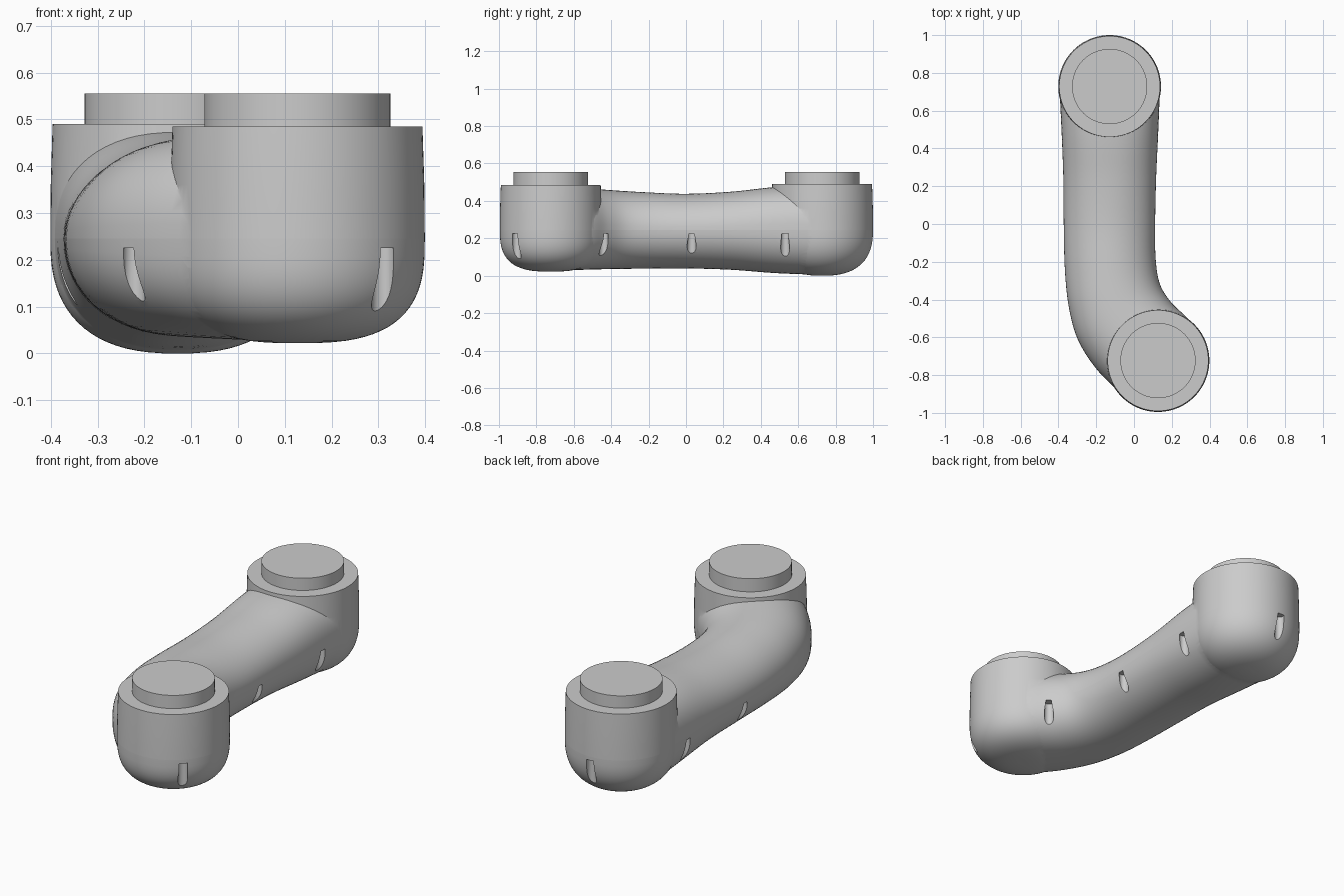
import bpy, bmesh, math
from mathutils import Vector

if "Cube" in bpy.data.objects:
    bpy.data.objects.remove(bpy.data.objects["Cube"])

SEAM = 0.245
PODS = [  # centre x, y, top z, bottom z, roundness exponent
    (-0.129, 0.728, 0.49, 0.0, 2.5),
    (0.127, -0.723, 0.485, 0.022, 2.85),
]


def sup(a, n):
    """Point on a unit superellipse at angle a."""
    c, s = math.cos(a), math.sin(a)
    return (math.copysign(abs(c) ** (2 / n), c), math.copysign(abs(s) ** (2 / n), s))


def skin(name, rings):
    """Closed solid from equal-length rings of points."""
    bm = bmesh.new()
    vs = [[bm.verts.new(p) for p in r] for r in rings]
    n = len(vs[0])
    for a, b in zip(vs, vs[1:]):
        for i in range(n):
            j = (i + 1) % n
            bm.faces.new((a[i], a[j], b[j], b[i]))
    bm.faces.new(vs[0])
    bm.faces.new(vs[-1])
    bmesh.ops.recalc_face_normals(bm, faces=bm.faces)
    return to_object(name, bm)


def to_object(name, bm):
    me = bpy.data.meshes.new(name)
    bm.to_mesh(me)
    bm.free()
    ob = bpy.data.objects.new(name, me)
    bpy.context.collection.objects.link(ob)
    return ob


def circle(cx, cy, r, z, n=96):
    return [(cx + r * math.cos(2 * math.pi * i / n), cy + r * math.sin(2 * math.pi * i / n), z)
            for i in range(n)]


def boolean(target, tool, op):
    m = target.modifiers.new(op, 'BOOLEAN')
    m.operation, m.object, m.solver = op, tool, 'EXACT'
    dg = bpy.context.evaluated_depsgraph_get()
    me = bpy.data.meshes.new_from_object(target.evaluated_get(dg))
    target.modifiers.clear()
    target.data = me
    bpy.data.objects.remove(tool)


def smooth(ob):
    bpy.ops.object.select_all(action='DESELECT')
    ob.select_set(True)
    bpy.context.view_layer.objects.active = ob
    bpy.ops.object.shade_smooth_by_angle(angle=math.radians(32))


# End pods: straight cup with a rounded bottom
def pod(name, cx, cy, top, bot, n):
    rings = [circle(cx, cy, 0.267, top), circle(cx, cy, 0.271, 0.36)]
    for i in range(19):
        c, s = sup(math.pi / 2 * i / 19, n)
        rings.append(circle(cx, cy, 0.272 * c, SEAM - (SEAM - bot) * s))
    rings.append(circle(cx, cy, 0.03, bot))
    return skin(name, rings)


# Tube stations: left xy, right xy, top z, bottom z, upper and lower roundness
STATIONS = [
    (-0.395, 0.73, 0.138, 0.73, 0.482, 0.004, 2.5, 2.4),
    (-0.383, 0.48, 0.128, 0.48, 0.474, 0.014, 2.3, 2.2),
    (-0.374, 0.24, 0.117, 0.24, 0.449, 0.032, 2.1, 2.1),
    (-0.372, 0.0, 0.112, 0.0, 0.438, 0.039, 2.0, 2.1),
    (-0.366, -0.24, 0.115, -0.19, 0.446, 0.038, 2.0, 2.1),
    (-0.345, -0.44, 0.138, -0.32, 0.456, 0.036, 2.1, 2.2),
    (-0.298, -0.61, 0.197, -0.415, 0.466, 0.033, 2.2, 2.3),
    (-0.205, -0.76, 0.275, -0.49, 0.475, 0.029, 2.3, 2.5),
    (-0.084, -0.885, 0.335, -0.557, 0.480, 0.025, 2.4, 2.7),
]


def spline(pts, steps):
    """Catmull-Rom through tuples of numbers."""
    ps = [Vector(p) for p in pts]
    ps = [2 * ps[0] - ps[1]] + ps + [2 * ps[-1] - ps[-2]]
    out = []
    for a, b, c, d in zip(ps, ps[1:], ps[2:], ps[3:]):
        for k in range(steps):
            t = k / steps
            out.append(0.5 * (2 * b + (c - a) * t + (2 * a - 5 * b + 4 * c - d) * t * t
                              + (3 * b - a - 3 * c + d) * t ** 3))
    return out + [ps[-2]]


rings = []
for lx, ly, rx, ry, zt, zb, nu, nl in spline(STATIONS, 6):
    ring = []
    for i in range(64):
        a = 2 * math.pi * i / 64
        up = i <= 32
        c, s = sup(a, nu if up else nl)
        h = zt - SEAM if up else SEAM - zb
        ring.append(((lx + rx) / 2 + c * (rx - lx) / 2, (ly + ry) / 2 + c * (ry - ly) / 2, SEAM + h * s))
    rings.append(ring)
body = skin("body", rings)
for i, p in enumerate(PODS):
    boolean(body, pod("pod_%d" % i, *p), 'UNION')

# Vertical screw slots in the lower shell: surface x, y, outward angle, inset
SLOTS = [
    (0.319, -0.915, -45, 0.014), (0.205, -0.43, 42, 0.016),
    (0.112, 0.03, 0, 0.020), (0.130, 0.53, 0, 0.017),
    (-0.135, 1.0, 91, 0.014), (-0.385, 0.53, 180, 0.017),
    (-0.372, 0.03, 180, 0.020), (-0.236, -0.72, 213, 0.016),
]
for x, y, deg, inset in SLOTS:
    a = math.radians(deg)
    cx, cy = x - inset * math.cos(a), y - inset * math.sin(a)
    boolean(body, skin("slot", [circle(cx, cy, 0.024, -0.1, 24), circle(cx, cy, 0.024, 0.225, 24)]),
            'DIFFERENCE')

# Split the body into two shells at the seam
for name, upper in (("upper_shell", True), ("lower_shell", False)):
    bm = bmesh.new()
    bm.from_mesh(body.data)
    bmesh.ops.bisect_plane(bm, geom=bm.verts[:] + bm.edges[:] + bm.faces[:], dist=1e-5,
                           plane_co=(0, 0, SEAM), plane_no=(0, 0, 1),
                           clear_inner=upper, clear_outer=not upper)
    smooth(to_object(name, bm))
bpy.data.objects.remove(body)

# Raised round bosses on both pods
for name, (cx, cy, top, _, _) in zip(("back_boss", "front_boss"), PODS):
    smooth(skin(name, [circle(cx, cy, 0.199, top - 0.005), circle(cx, cy, 0.199, 0.555)]))
